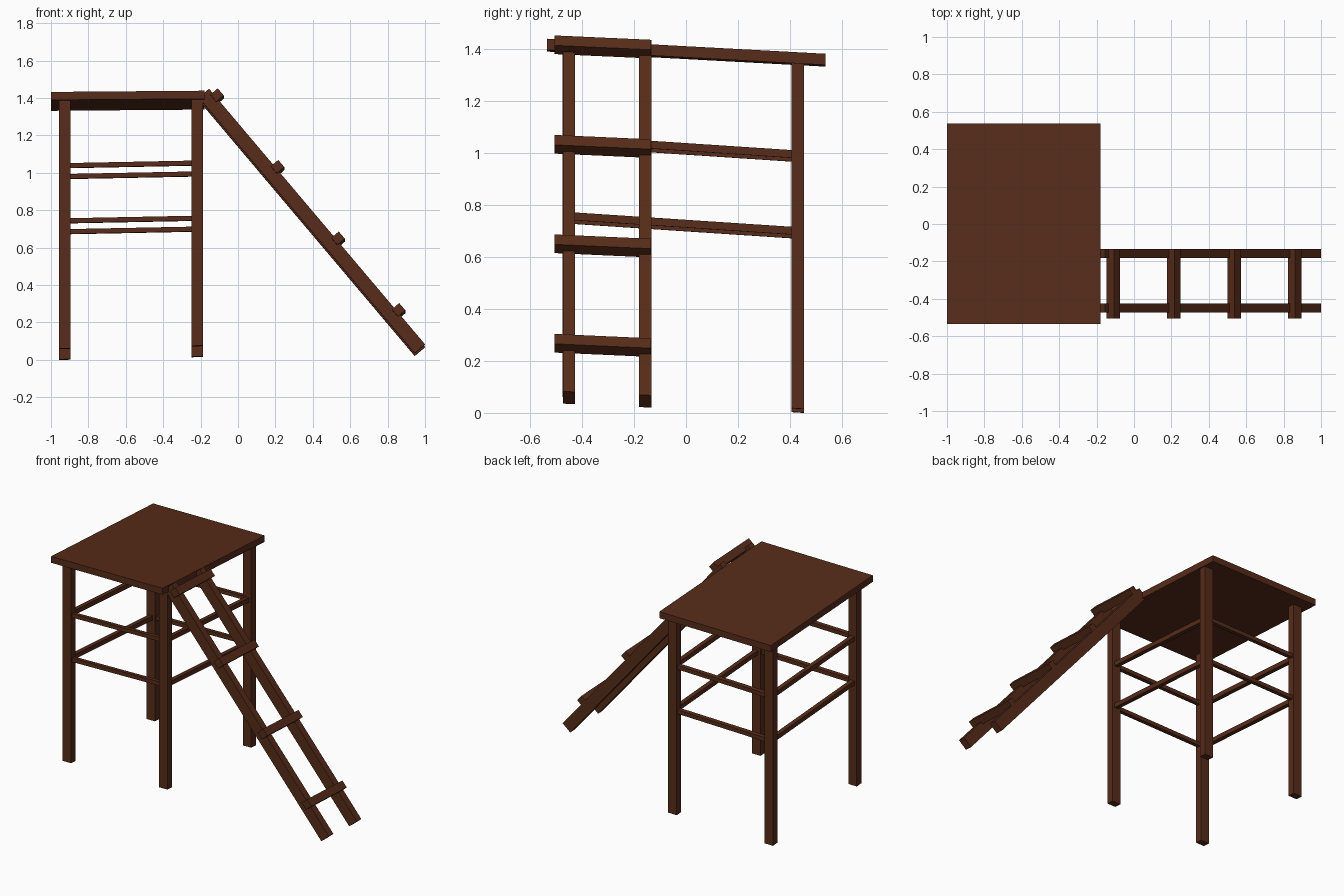
import bpy
from math import radians
from mathutils import Matrix, Vector

if "Cube" in bpy.data.objects:
    bpy.data.objects.remove(bpy.data.objects["Cube"])

wood = bpy.data.materials.new("dark_wood")
wood.diffuse_color = (0.095, 0.025, 0.01, 1)
wood.use_nodes = True
wood.node_tree.nodes["Principled BSDF"].inputs["Base Color"].default_value = wood.diffuse_color


def box(name, lo, hi, slope=(0, 0), pivot=(0, 0), frame=Matrix()):
    """Box from lo to hi, placed by frame, then leaned in z by slope about pivot."""
    pts = [(x, y, z) for x in (lo[0], hi[0]) for y in (lo[1], hi[1]) for z in (lo[2], hi[2])]
    verts = []
    for p in pts:
        v = frame @ Vector(p)
        v.z += slope[0] * (v.x - pivot[0]) + slope[1] * (v.y - pivot[1])
        verts.append(v)
    faces = [(0, 1, 3, 2), (4, 6, 7, 5), (0, 4, 5, 1), (2, 3, 7, 6), (0, 2, 6, 4), (1, 5, 7, 3)]
    mesh = bpy.data.meshes.new(name)
    mesh.from_pydata(verts, [], faces)
    mesh.materials.append(wood)
    ob = bpy.data.objects.new(name, mesh)
    bpy.context.collection.objects.link(ob)
    return ob


# Tower: the whole stand sits on a gentle slope
centre = (-0.59, 0)
lean = (0.02, -0.066)
xs = {"left": -0.926, "right": -0.218}
ys = {"front": -0.451, "back": 0.43}

box("platform", (-1, -0.535, 1.364), (-0.18, 0.537, 1.407), (0.008, -0.054), centre)

for sx, x in xs.items():
    for sy, y in ys.items():
        box(f"{sy}_{sx}_leg", (x - 0.031, y - 0.024, 0.037), (x + 0.031, y + 0.024, 1.38), lean, centre)

# Two levels of cross bars on all four sides
for level, z in (("lower", 0.72), ("upper", 1.015)):
    for sy, y in ys.items():
        box(f"{level}_{sy}_bar", (xs["left"], y - 0.014, z - 0.013),
            (xs["right"], y + 0.014, z + 0.013), lean, centre)
    for sx, x in xs.items():
        box(f"{level}_{sx}_bar", (x - 0.014, ys["front"], z - 0.015),
            (x + 0.014, ys["back"], z + 0.015), lean, centre)

# Ladder: local x runs down the rails, local z points out of their top face
ladder = Matrix.Translation((-0.155, 0, 1.45)) @ Matrix.Rotation(radians(49.8), 4, "Y")
ladder_lean = (0, -0.045)
ladder_pivot = (0, -0.475)

for name, y in (("front", -0.45), ("back", -0.157)):
    box(f"{name}_ladder_rail", (0, y - 0.024, -0.073), (1.79, y + 0.024, 0),
        ladder_lean, ladder_pivot, ladder)

for i in range(4):
    d = 0.055 + i * 0.501
    box(f"ladder_rung_{i + 1}", (d - 0.025, -0.506, -0.016), (d + 0.025, -0.134, 0.036),
        ladder_lean, ladder_pivot, ladder)
